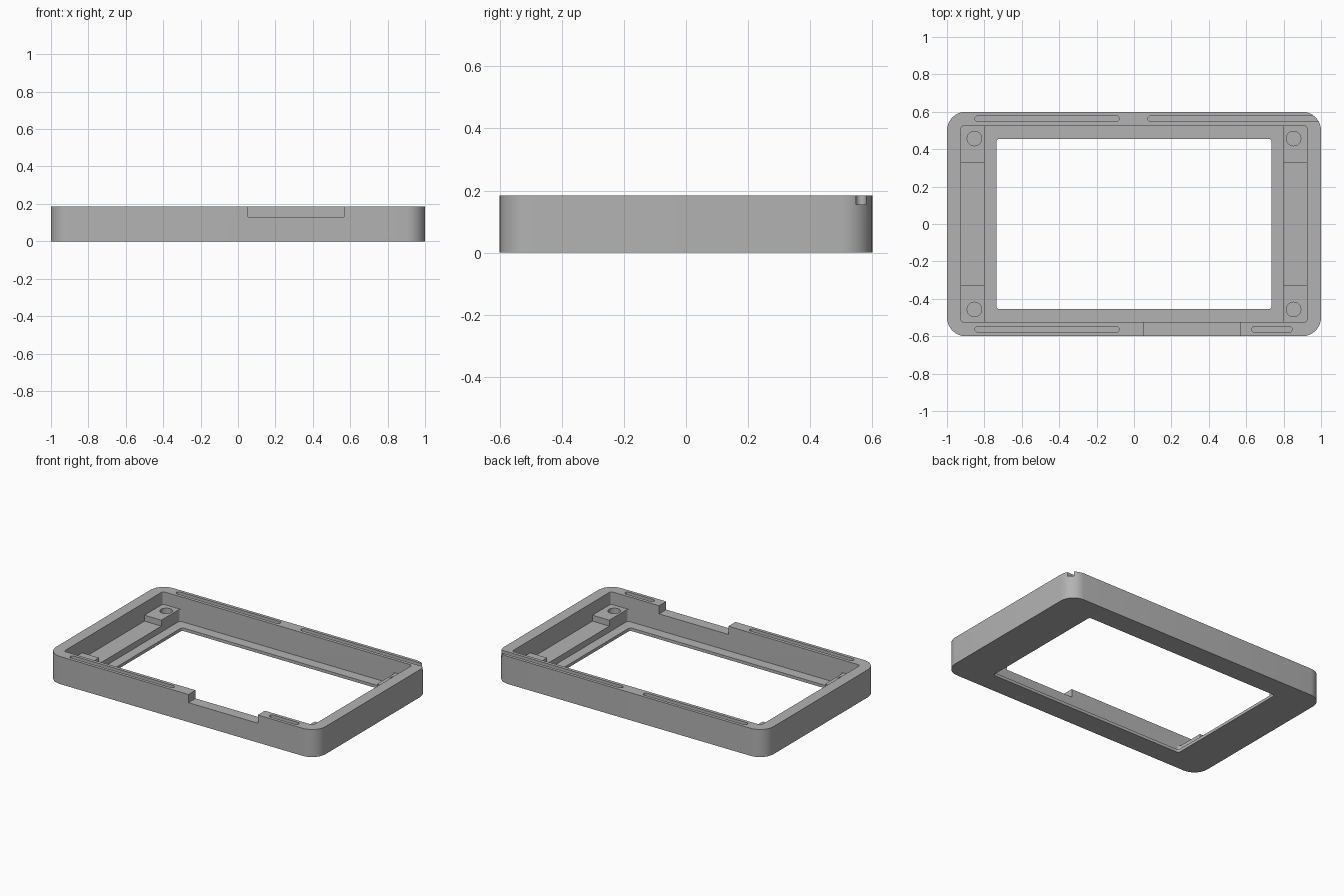
import bpy
import math

cube = bpy.data.objects.get("Cube")
if cube:
    bpy.data.objects.remove(cube, do_unlink=True)

TOP = 0.185      # rim height
ABOVE = 0.3      # cutters end clear of the rim

grey = bpy.data.materials.new("plain grey")
grey.use_nodes = True
colour = (0.45, 0.45, 0.45, 1)
grey.diffuse_color = colour
grey.node_tree.nodes["Principled BSDF"].inputs["Base Color"].default_value = colour


def rounded_block(name, x0, x1, y0, y1, z0, z1, radius=0.0, steps=8):
    """Upright prism with a rounded rectangle outline."""
    outline = []
    corners = [(x1, y1, -1, -1), (x0, y1, 1, -1), (x0, y0, 1, 1), (x1, y0, -1, 1)]
    for i, (cx, cy, sx, sy) in enumerate(corners):
        for k in range(steps + 1 if radius else 1):
            a = math.pi / 2 * (i + k / steps)
            outline.append((cx + radius * (sx + math.cos(a)),
                            cy + radius * (sy + math.sin(a))))
    n = len(outline)
    verts = [(x, y, z) for z in (z0, z1) for x, y in outline]
    faces = [list(range(n))[::-1], list(range(n, 2 * n))]
    faces += [[i, (i + 1) % n, n + (i + 1) % n, n + i] for i in range(n)]
    mesh = bpy.data.meshes.new(name)
    mesh.from_pydata(verts, [], faces)
    mesh.materials.append(grey)
    obj = bpy.data.objects.new(name, mesh)
    bpy.context.collection.objects.link(obj)
    return obj


def centred(name, hx, hy, z0, z1, radius=0.0):
    return rounded_block(name, -hx, hx, -hy, hy, z0, z1, radius)


# Outer shell
frame = centred("bezel_frame", 1.0, 0.6, 0, TOP, 0.1)

# Cavity down to the corner posts, side ledges, screen pocket and window
cutters = [
    centred("cavity", 0.925, 0.525, 0.1, ABOVE, 0.015),
    centred("side_ledges", 0.925, 0.33, 0.06, ABOVE),
    centred("screen_pocket", 0.8, 0.525, 0.02, ABOVE, 0.015),
    centred("window", 0.735, 0.455, -0.1, ABOVE, 0.015),
    # Notch through the front wall
    rounded_block("front_notch", 0.053, 0.567, -0.7, -0.5, 0.13, ABOVE),
]

# Screw holes in the corner posts
r = 0.039
for sx in (-1, 1):
    for sy in (-1, 1):
        x, y = sx * 0.853, sy * 0.457
        cutters.append(rounded_block("screw_hole", x - r, x + r, y - r, y + r,
                                     0.03, ABOVE, r))

# Slots along the rim; the last one runs out through the side
for x0, x1, side in ((-0.85, -0.08, -1), (0.63, 0.845, -1),
                     (-0.85, -0.08, 1), (0.075, 1.1, 1)):
    y = side * 0.563
    cutters.append(rounded_block("rim_slot", x0, x1, y - 0.016, y + 0.016,
                                 0.155, ABOVE, 0.016))

# Cut everything out and keep the finished mesh
for cutter in cutters:
    mod = frame.modifiers.new(cutter.name, "BOOLEAN")
    mod.operation = "DIFFERENCE"
    mod.solver = "EXACT"
    mod.object = cutter
graph = bpy.context.evaluated_depsgraph_get()
finished = bpy.data.meshes.new_from_object(frame.evaluated_get(graph))
frame.modifiers.clear()
frame.data = finished
for cutter in cutters:
    bpy.data.objects.remove(cutter, do_unlink=True)

bpy.ops.object.select_all(action="DESELECT")
frame.select_set(True)
bpy.context.view_layer.objects.active = frame
bpy.ops.object.shade_smooth_by_angle(angle=math.radians(30))
